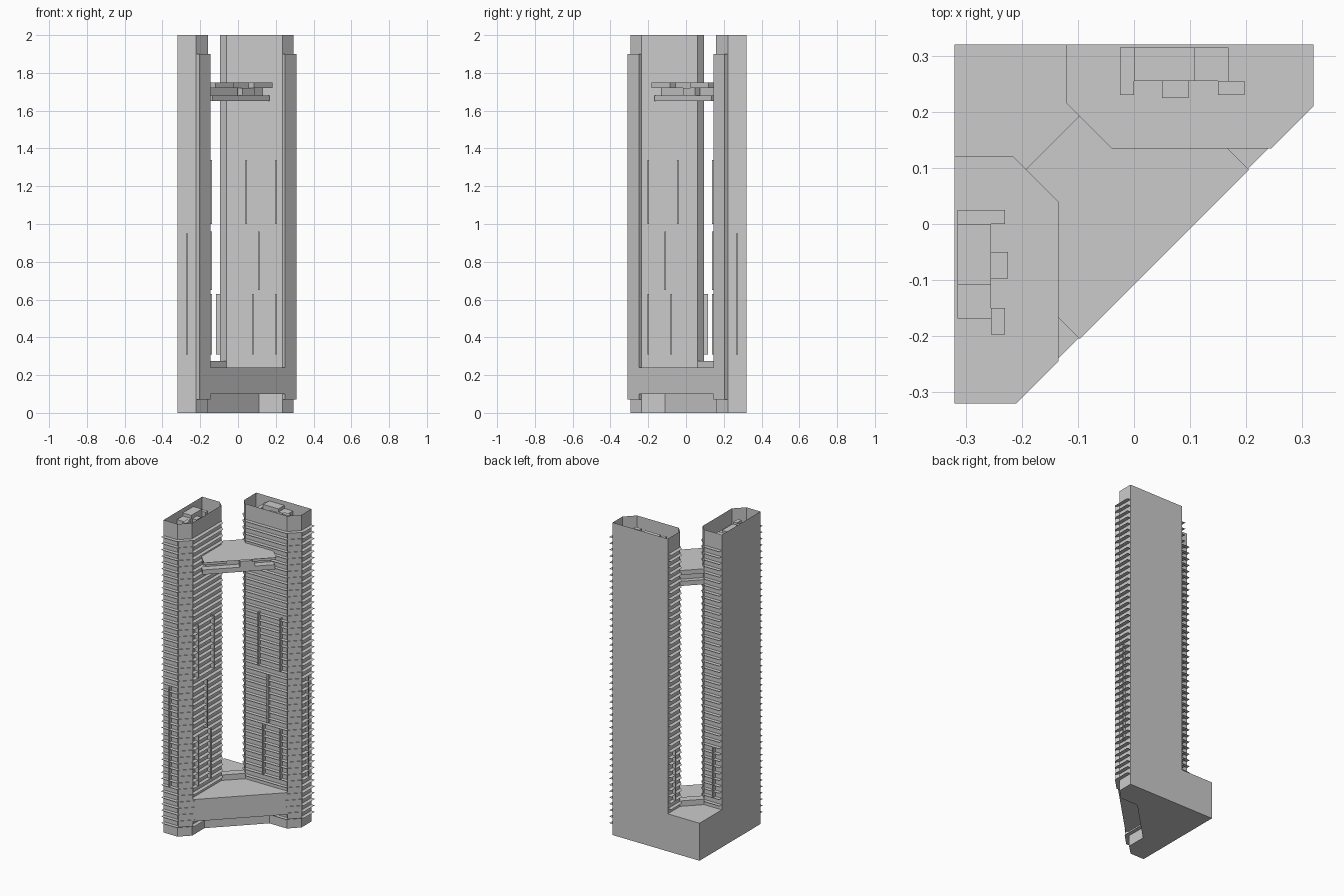
import bpy, bmesh

if "Cube" in bpy.data.objects:
    bpy.data.objects.remove(bpy.data.objects["Cube"])

# The whole building mirrors across the vertical plane y = -x
def mir(pts):
    return [(-y, -x) for x, y in reversed(pts)]

def sym(half):
    return half + [p for p in mir(half) if p not in half]

def finish(name, bm, fix=True):
    if fix:
        bmesh.ops.recalc_face_normals(bm, faces=bm.faces)
    me = bpy.data.meshes.new(name)
    bm.to_mesh(me)
    bm.free()
    ob = bpy.data.objects.new(name, me)
    bpy.context.collection.objects.link(ob)
    return ob

def prism(name, pts, z0, z1, caps=True):
    bm = bmesh.new()
    lo = [bm.verts.new((x, y, z0)) for x, y in pts]
    hi = [bm.verts.new((x, y, z1)) for x, y in pts]
    n = len(pts)
    for i in range(n):
        j = (i + 1) % n
        bm.faces.new((lo[i], lo[j], hi[j], hi[i]))
    if caps:
        bm.faces.new(lo[::-1])
        bm.faces.new(hi)
    return finish(name, bm)

def sheet(name, pts, z):
    bm = bmesh.new()
    bm.faces.new([bm.verts.new((x, y, z)) for x, y in pts])
    return finish(name, bm, False)

def rect(x0, x1, y0, y1):
    return [(x0, y0), (x1, y0), (x1, y1), (x0, y1)]

BODY = [(-.095, .32), (-.095, .195), (-.06, .16), (.235, .16), (.295, .222), (.295, .32)]
SLAB = [(-.12, .32), (-.12, .215), (-.04, .135), (.245, .135), (.32, .21), (.32, .32)]
PANEL = [(.25, .145), (.309, .204), (.295, .222), (.235, .16)]

FLOORS = 46

def floor_slabs(name, inner, outer):
    # thin floor edges running round the three open sides
    bm = bmesh.new()
    for k in range(FLOORS):
        z = .07 + k * 1.83 / (FLOORS - 1)
        a = [bm.verts.new((x, y, z)) for x, y in inner]
        b = [bm.verts.new((x, y, z)) for x, y in outer]
        for i in range(len(a) - 1):
            bm.faces.new((a[i], b[i], b[i + 1], a[i + 1]))
    finish(name, bm, False)

# Facade fins: footprint, z range
FINS = [(rect(x - .004, x + .004, .138, .16), z0, z1) for x, z0, z1 in
        [(.044, 1.0, 1.34), (.2, 1.0, 1.34), (.11, .65, .96),
         (.2, .31, .63), (.077, .31, .63)]]
FINS += [(rect(.295, .311, .266, .274), .31, .95),
         (rect(-.116, -.095, .266, .274), .31, .63)]

# Rooftop plant boxes: footprint, top height
ROOF = [(rect(-.025, 0, .23, .315), 1.96), (rect(0, .108, .255, .315), 1.975),
        (rect(.05, .097, .225, .255), 1.95), (rect(.108, .168, .255, .315), 1.955),
        (rect(.15, .197, .23, .255), 1.965)]

# Two towers
for side, f in (("right", lambda p: p), ("left", mir)):
    prism(side + "_tower_body", f(BODY), 0, 1.9)
    prism(side + "_parapet", f(BODY), 1.9, 2.0, caps=False)
    prism(side + "_corner_panel", f(PANEL), .07, 1.9)
    floor_slabs(side + "_floor_slabs", f(BODY), f(SLAB))
    for pts, z0, z1 in FINS:
        prism(side + "_fin", f(pts), z0, z1)
    for pts, z1 in ROOF:
        prism(side + "_roof_box", f(pts), 1.9, z1)

# Base, podium and raised link between the towers
BACK = [(-.32, .32), (-.095, .32), (-.095, .195), (-.06, .16)]
prism("base", sym(BACK + [(.11, .16)]), 0, .1)
prism("podium", sym(BACK + [(.235, .16), (.25, .145)]), .1, .24)
GAP = [(-.095, .195), (-.06, .16)]
prism("podium_link", sym(GAP), .24, .275)

# Sky bridge
prism("bridge_deck", sym(GAP + [(.14, .16), (.166, .135)]), 1.65, 1.68)
prism("bridge_core", sym([(-.075, .175), (-.06, .16), (.13, .16)]), 1.68, 1.72)
prism("bridge_box", [(.025, -.015), (.087, .047), (.06, .075), (-.002, .012)], 1.68, 1.72)
prism("bridge_fascia", sym(GAP + [(.14, .16), (.182, .12), (.085, .023), (.055, .053)]), 1.72, 1.749)
sheet("bridge_roof", sym(GAP + [(.14, .16), (.205, .097)])[::1], 1.75)
